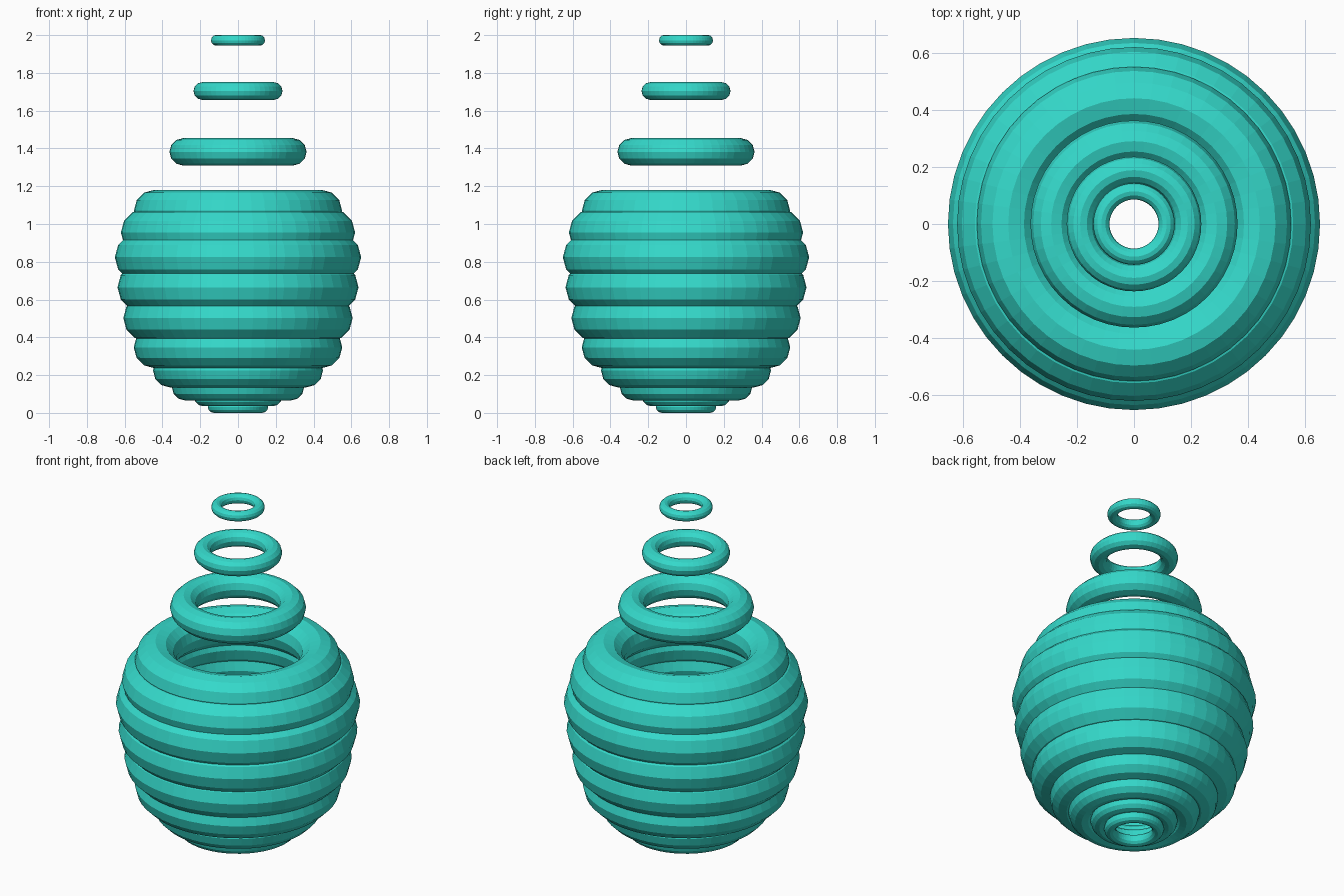
import bpy

if "Cube" in bpy.data.objects:
    bpy.data.objects.remove(bpy.data.objects["Cube"])

teal = bpy.data.materials.new("teal")
teal.diffuse_color = (0.035, 0.70, 0.60, 1)
teal.use_nodes = True
teal.node_tree.nodes["Principled BSDF"].inputs["Base Color"].default_value = teal.diffuse_color

# Stacked rings, bottom to top: (outer radius, centre height).
# Every ring is the same torus scaled, so its tube is one fifth of the outer radius.
rings = [
    (0.16, 0.032), (0.232, 0.082), (0.35, 0.136), (0.45, 0.225),
    (0.552, 0.347), (0.607, 0.502), (0.638, 0.665), (0.652, 0.824),
    (0.62, 0.955), (0.551, 1.071),
    (0.363, 1.382), (0.236, 1.704), (0.143, 1.9725),
]


def add_ring(name, outer, z):
    tube = outer / 5
    bpy.ops.mesh.primitive_torus_add(
        major_segments=48, minor_segments=12,
        major_radius=outer - tube, minor_radius=tube, location=(0, 0, z))
    ring = bpy.context.object
    ring.name = name
    ring.data.materials.append(teal)


# Ten overlapping body rings, then three floating rings above
for i, (outer, z) in enumerate(rings):
    name = f"body_ring_{i + 1}" if i < 10 else f"floating_ring_{i - 9}"
    add_ring(name, outer, z)
